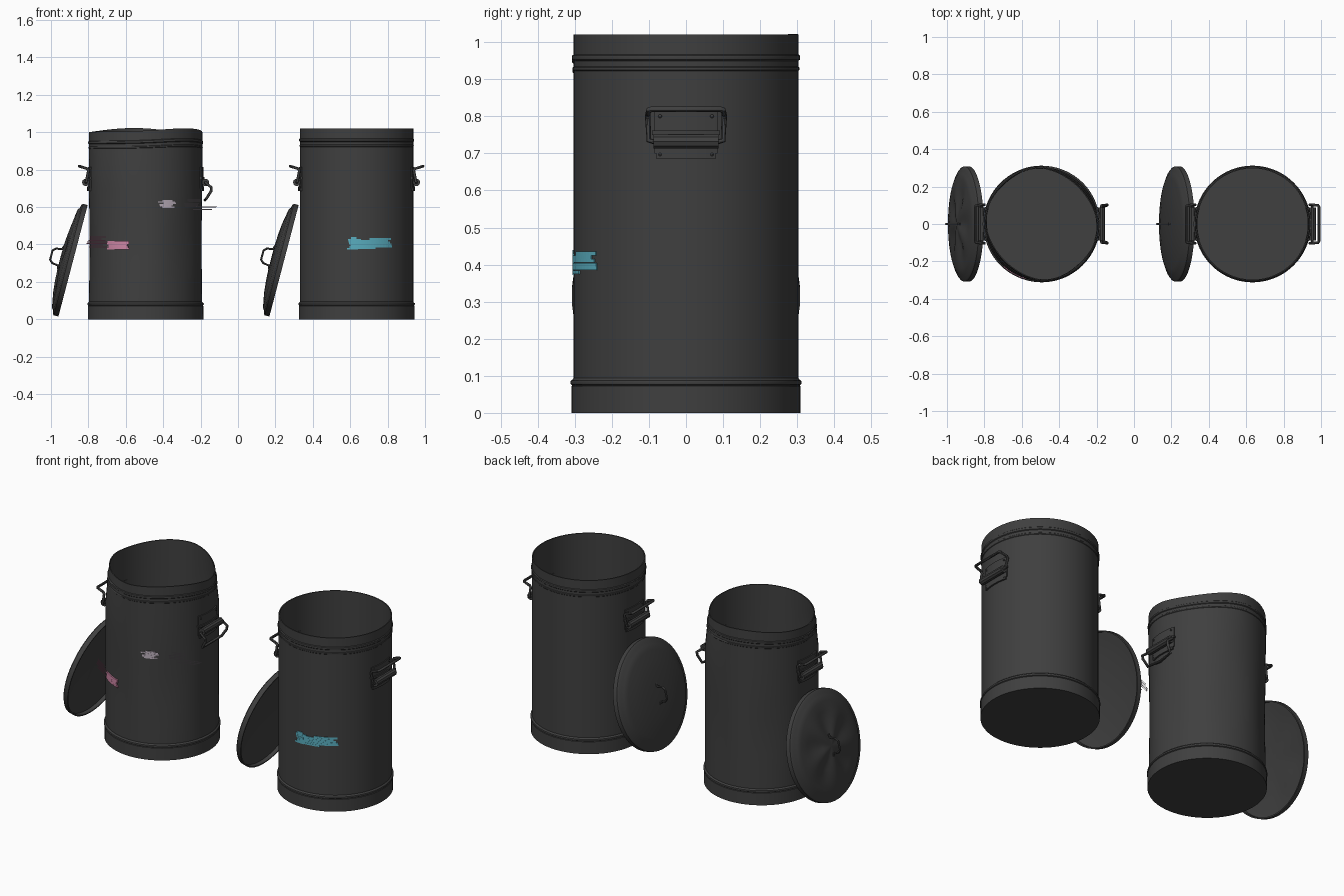
import bpy, bmesh, math, random
from math import sin, cos, pi, radians, sqrt, atan2, exp
from mathutils import Matrix, Vector

random.seed(4)
if "Cube" in bpy.data.objects:
    bpy.data.objects.remove(bpy.data.objects["Cube"])

SEG = 72
R = 0.303


def material(name, rgb):
    m = bpy.data.materials.new(name)
    m.use_nodes = True
    m.diffuse_color = (*rgb, 1)
    bsdf = m.node_tree.nodes["Principled BSDF"]
    bsdf.inputs["Base Color"].default_value = (*rgb, 1)
    bsdf.inputs["Roughness"].default_value = 0.6
    return m


METAL = material("dark grey metal", (0.05, 0.05, 0.05))
CYAN = material("cyan paint", (0.1, 0.42, 0.52))
PINK = material("pink paint", (0.62, 0.24, 0.38))
LILAC = material("pale lilac paint", (0.5, 0.43, 0.5))


def finish(obj, smooth=True):
    bpy.ops.object.select_all(action='DESELECT')
    obj.select_set(True)
    bpy.context.view_layer.objects.active = obj
    if obj.type == 'CURVE':
        bpy.ops.object.convert(target='MESH')
    if smooth:
        bpy.ops.object.shade_smooth_by_angle(angle=radians(35))
    return bpy.context.view_layer.objects.active


def add_mesh(name, bm, mat, smooth=True):
    bmesh.ops.recalc_face_normals(bm, faces=bm.faces)
    me = bpy.data.meshes.new(name)
    bm.to_mesh(me)
    bm.free()
    me.materials.append(mat)
    obj = bpy.data.objects.new(name, me)
    bpy.context.collection.objects.link(obj)
    return finish(obj, smooth)


def lathe(name, profile, matrix, warp=None):
    """Closed turned body; the profile starts and ends on the axis."""
    bm = bmesh.new()
    rings = []
    for r, z in profile:
        n = 1 if r == 0 else SEG
        rings.append([bm.verts.new((r * cos(2 * pi * i / SEG), r * sin(2 * pi * i / SEG), z))
                      for i in range(n)])
    for a, b in zip(rings, rings[1:]):
        for i in range(SEG):
            j = (i + 1) % SEG
            quad = [a[i % len(a)], a[j % len(a)], b[j % len(b)], b[i % len(b)]]
            bm.faces.new(list(dict.fromkeys(quad)))
    if warp:
        for v in bm.verts:
            warp(v.co)
    bm.transform(matrix)
    return add_mesh(name, bm, METAL)


def rod(name, points, radius, matrix):
    cu = bpy.data.curves.new(name, 'CURVE')
    cu.dimensions = '3D'
    cu.bevel_depth = radius
    cu.bevel_resolution = 3
    cu.use_fill_caps = True
    sp = cu.splines.new('POLY')
    sp.points.add(len(points) - 1)
    for p, co in zip(sp.points, points):
        p.co = (*(matrix @ Vector(co)), 1)
    cu.materials.append(METAL)
    obj = bpy.data.objects.new(name, cu)
    bpy.context.collection.objects.link(obj)
    return finish(obj)


def add_wall_panel(bm, a0, a1, z0, z1, r0, r1, matrix, steps=8):
    """Curved slab lying on the wall between two angles."""
    prev = None
    for i in range(steps + 1):
        a = a0 + (a1 - a0) * i / steps
        loop = [bm.verts.new(matrix @ Vector((r * cos(a), r * sin(a), z)))
                for r, z in ((r0, z0), (r1, z0), (r1, z1), (r0, z1))]
        if prev:
            for k in range(4):
                m = (k + 1) % 4
                bm.faces.new((prev[k], prev[m], loop[m], loop[k]))
        if i in (0, steps):
            bm.faces.new(loop)
        prev = loop


# Dents for the battered bin and its lid
def dent_bin(co):
    a = atan2(co.y, co.x)
    top = max(0, (co.z - 0.8) / 0.22)
    squeeze = 1 - 0.07 * top * max(0, cos(2 * (a - pi / 4)))
    squeeze -= 0.02 * sin(3 * a + 1) ** 2 * exp(-((co.z - 0.4) / 0.2) ** 2)
    co.x *= squeeze
    co.y *= squeeze
    co.z -= top * (0.012 + 0.011 * cos(2 * a - 0.9) + 0.006 * sin(3 * a))


def dent_lid(co):
    r = sqrt(co.x ** 2 + co.y ** 2)
    if co.z > 0.035:
        co.z -= 0.008 * (1 + cos(5 * atan2(co.y, co.x))) * exp(-((r - 0.13) / 0.06) ** 2)


def bead(r, z, h, out):
    return [(r, z - h), (r + out * 0.8, z - h * 0.6), (r + out, z),
            (r + out * 0.8, z + h * 0.6), (r, z + h)]


BIN = [(0, 0), (0.309, 0), (0.309, 0.072)] + bead(0.306, 0.082, 0.008, 0.006)
BIN += [(R, 0.094)] + [(R, 0.1 + 0.1 * i) for i in range(1, 9)]
BIN += bead(R, 0.928, 0.006, 0.003) + bead(R, 0.958, 0.009, 0.005)
BIN += [(R, 1.02), (0.297, 1.02), (0.297, 0.93)]
BIN += [(0.297, 0.1 + 0.1 * i) for i in range(8, 0, -1)] + [(0.297, 0.015), (0, 0.015)]

LID = [(0, 0.07), (0.07, 0.069), (0.13, 0.066), (0.19, 0.06), (0.24, 0.051), (0.272, 0.045),
       (0.284, 0.036), (0.3, 0.033), (0.308, 0.026), (0.308, 0), (0.301, 0),
       (0.301, 0.022), (0.27, 0.028), (0.19, 0.042), (0, 0.05)]


def handle(name, matrix, hanging=False):
    # Riveted plate with a rolled hinge
    bm = bmesh.new()
    for half, z0, z1, r in ((0.085, 0.70, 0.815, 0.309), (0.078, 0.685, 0.71, 0.312),
                            (0.09, 0.75, 0.762, 0.315)):
        add_wall_panel(bm, -half / R, half / R, z0, z1, 0.295, r, matrix)
    for y in (-0.07, 0.07):
        for z in (0.697, 0.8):
            bmesh.ops.create_uvsphere(bm, u_segments=8, v_segments=6, radius=0.005,
                                      matrix=matrix @ Matrix.Translation((0.302, y, z)))
    add_mesh(name + "_plate", bm, METAL)
    rod(name + "_hinge", [(0.32, -0.088, 0.732), (0.32, 0.088, 0.732)], 0.02, matrix)
    # Bail, standing up or hanging down
    if hanging:
        side = [(0.32, 0.08, 0.73), (0.32, 0.1, 0.73), (0.352, 0.102, 0.705),
                (0.35, 0.1, 0.685), (0.325, 0.09, 0.645)]
        middle = [(0.318, 0, 0.638)]
    else:
        side = [(0.32, 0.08, 0.73), (0.318, 0.1, 0.735), (0.306, 0.103, 0.795),
                (0.312, 0.103, 0.805), (0.35, 0.1, 0.817), (0.355, 0.092, 0.819)]
        middle = []
    other = [(x, -y, z) for x, y, z in reversed(side)]
    rod(name + "_bail", side + middle + other, 0.0075, matrix)


def build_set(label, x, battered):
    base = Matrix.Translation((x, 0, 0))
    lathe(label + "_bin", BIN, base, dent_bin if battered else None)
    handle(label + "_left_handle", base, battered)
    handle(label + "_right_handle", base @ Matrix.Rotation(pi, 4, 'Z'))
    # Lid leaning against the wall, with an arched grip
    lean = Matrix.Translation((x - 0.388, 0, 0.313)) @ Matrix.Rotation(radians(-75.3), 4, 'Y')
    lathe(label + "_lid", LID, lean, dent_lid if battered else None)
    grip = [(-0.065, 0, 0.066), (-0.045, 0, 0.072), (-0.04, 0, 0.105), (-0.025, 0, 0.12),
            (0.025, 0, 0.12), (0.04, 0, 0.105), (0.045, 0, 0.072), (0.065, 0, 0.066)]
    rod(label + "_lid_grip", grip, 0.006, lean)


build_set("clean", 0.634, False)
build_set("battered", -0.494, True)


# Ragged paint marks made of thin strokes on the wall
def strokes(name, mat, bin_x, x0, x1, z0, z1, rows, ragged, slope=0.0):
    bm = bmesh.new()
    base = Matrix.Translation((bin_x, 0, 0))
    step = (z1 - z0) / rows
    for i in range(rows):
        a, b = [-math.acos((x - bin_x) / 0.305) for x in
                (x0 + random.uniform(0, ragged), x1 - random.uniform(0, ragged))]
        z = z0 + i * step + slope * i
        add_wall_panel(bm, a, b, z, z + step * 0.97, 0.299, 0.3065, base)
    add_mesh(name, bm, mat, False)


def slats(name, mat, start, end, z0, z1, rows, fill):
    """Loose flakes standing off the wall."""
    bm = bmesh.new()
    s, e = Vector(start), Vector(end)
    step = (z1 - z0) / rows
    for i in range(rows):
        p = s.lerp(e, random.uniform(0, 0.3))
        q = s.lerp(e, random.uniform(0.7, 1))
        z = z0 + i * step
        bm.faces.new([bm.verts.new((c.x, c.y, h)) for c, h in
                      ((p, z), (q, z), (q, z + step * fill), (p, z + step * fill))])
    add_mesh(name, bm, mat, False)


strokes("cyan_mark_left", CYAN, 0.634, 0.68, 0.825, 0.385, 0.435, 5, 0.03)
strokes("cyan_mark_middle", CYAN, 0.634, 0.62, 0.74, 0.375, 0.425, 5, 0.02)
strokes("cyan_mark_right", CYAN, 0.634, 0.575, 0.66, 0.372, 0.44, 7, 0.03)
strokes("pink_mark", PINK, -0.494, -0.71, -0.575, 0.373, 0.418, 5, 0.02)
slats("pink_flakes", PINK, (-0.69, -0.235), (-0.825, -0.15), 0.385, 0.445, 7, 0.6)
strokes("lilac_mark", LILAC, -0.494, -0.43, -0.33, 0.595, 0.638, 6, 0.035)
slats("lilac_flakes", LILAC, (-0.29, -0.235), (-0.2, -0.2), 0.6, 0.645, 5, 0.45)
slats("lilac_loose_flakes", LILAC, (-0.24, -0.22), (-0.11, -0.18), 0.585, 0.612, 3, 0.4)
